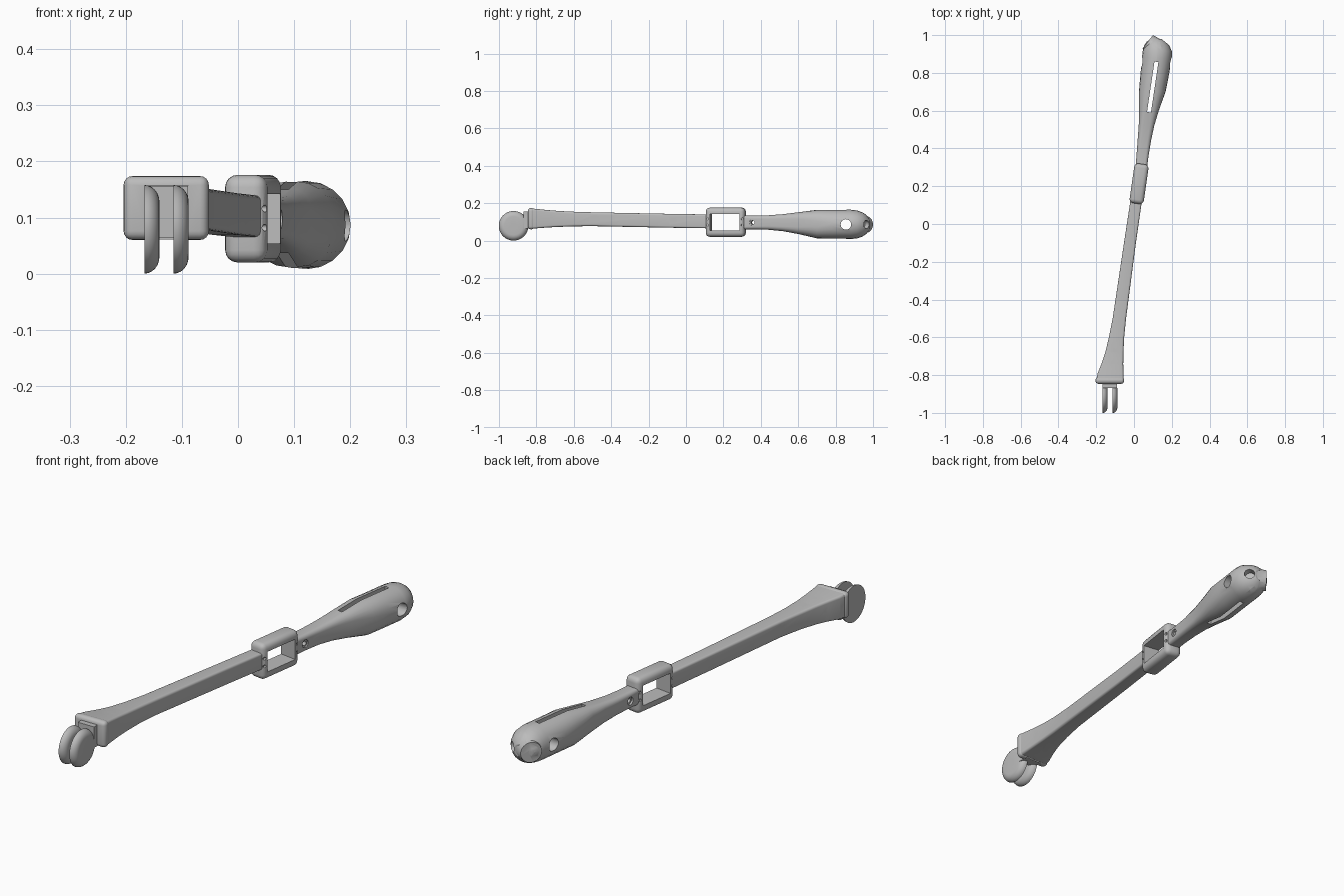
import bpy, bmesh, math
from mathutils import Vector, Matrix

cube = bpy.data.objects.get("Cube")
if cube:
    bpy.data.objects.remove(cube)

grey = bpy.data.materials.new("plain grey")
grey.use_nodes = True
COLOUR = (0.5, 0.5, 0.5, 1)
grey.diffuse_color = COLOUR
grey.node_tree.nodes["Principled BSDF"].inputs["Base Color"].default_value = COLOUR


def finish(bm, name):
    bmesh.ops.recalc_face_normals(bm, faces=bm.faces)
    mesh = bpy.data.meshes.new(name)
    bm.to_mesh(mesh)
    bm.free()
    mesh.materials.append(grey)
    ob = bpy.data.objects.new(name, mesh)
    bpy.context.collection.objects.link(ob)
    return ob


def loft(name, sections, steps=5):
    """Rounded rectangles (y, left, right, bottom, top, roundness) joined along y."""
    bm = bmesh.new()
    rings = []
    for y, x0, x1, z0, z1, roundness in sections:
        cx, cz, hx, hz = (x0 + x1) / 2, (z0 + z1) / 2, (x1 - x0) / 2, (z1 - z0) / 2
        r = roundness * min(hx, hz)
        ring = []
        for corner in range(4):
            for s in range(steps + 1):
                a = math.pi / 2 * (corner + s / steps)
                sx = 1 if corner in (0, 3) else -1
                sz = 1 if corner < 2 else -1
                ring.append(bm.verts.new((cx + sx * (hx - r) + r * math.cos(a), y,
                                          cz + sz * (hz - r) + r * math.sin(a))))
        rings.append(ring)
    for a, b in zip(rings, rings[1:]):
        for i in range(len(a)):
            j = (i + 1) % len(a)
            bm.faces.new((a[i], a[j], b[j], b[i]))
    bm.faces.new(rings[0])
    bm.faces.new(rings[-1])
    return finish(bm, name)


def box(name, centre, size, turn=0, bevel=0):
    bm = bmesh.new()
    bmesh.ops.create_cube(bm, size=1)
    bmesh.ops.scale(bm, vec=size, verts=bm.verts)
    if bevel:
        bmesh.ops.bevel(bm, geom=bm.edges[:], offset=bevel, segments=4, profile=0.5, affect='EDGES')
    bm.transform(Matrix.Translation(centre) @ Matrix.Rotation(turn, 4, 'Z'))
    return finish(bm, name)


def rod(name, centre, direction, radius, length, radius2=None):
    bm = bmesh.new()
    bmesh.ops.create_cone(bm, cap_ends=True, segments=32, radius1=radius,
                          radius2=radius2 or radius, depth=length)
    turn = Vector(direction).to_track_quat('Z', 'Y').to_matrix().to_4x4()
    bm.transform(Matrix.Translation(centre) @ turn)
    return finish(bm, name)


def boolean(ob, other, operation='DIFFERENCE', keep=False):
    mod = ob.modifiers.new("boolean", 'BOOLEAN')
    mod.operation, mod.solver, mod.object = operation, 'EXACT', other
    bpy.context.view_layer.objects.active = ob
    bpy.ops.object.modifier_apply(modifier=mod.name)
    if not keep:
        bpy.data.objects.remove(other)


def spine(y):
    return 0.144 * y - 0.005


TILT = -math.atan(0.144)
ACROSS = Vector((1, -0.144, 0))

# Shaft, flaring toward the fork
shaft = loft("shaft", [
    (-0.83, -0.200, -0.055, 0.063, 0.172, 0.2),
    (-0.79, -0.192, -0.056, 0.066, 0.168, 0.2),
    (-0.74, -0.172, -0.057, 0.070, 0.163, 0.22),
    (-0.68, -0.152, -0.056, 0.073, 0.158, 0.25),
    (-0.6, -0.133, -0.052, 0.076, 0.154, 0.28),
    (-0.5, -0.113, -0.042, 0.077, 0.151, 0.3),
    (-0.1, -0.053, 0.010, 0.069, 0.143, 0.3),
    (0.15, -0.015, 0.046, 0.065, 0.139, 0.3)])

# Handle, swelling from the neck to a domed end
handle = loft("handle", [
    (0.28, 0.006, 0.066, 0.060, 0.134, 0.4),
    (0.36, 0.013, 0.077, 0.060, 0.133, 0.5),
    (0.44, 0.019, 0.090, 0.058, 0.135, 0.55),
    (0.52, 0.025, 0.107, 0.050, 0.141, 0.6),
    (0.6, 0.027, 0.131, 0.035, 0.151, 0.7),
    (0.7, 0.026, 0.167, 0.012, 0.164, 0.85),
    (0.78, 0.033, 0.183, 0.009, 0.165, 0.95),
    (0.88, 0.042, 0.201, 0.008, 0.165, 1),
    (0.915, 0.046, 0.200, 0.012, 0.161, 1),
    (0.945, 0.054, 0.187, 0.022, 0.150, 1),
    (0.965, 0.067, 0.170, 0.036, 0.136, 1),
    (0.98, 0.090, 0.146, 0.058, 0.114, 1)])
BOSS = Vector((-0.79, 0.62, 0)).normalized()
face = Vector((0.073, 0.965, 0.086))
boolean(handle, rod("end_boss", face - BOSS * 0.04, BOSS, 0.058, 0.08, 0.044), 'UNION')

# Open frame between shaft and handle
frame_centre = Vector((spine(0.213) + 0.001, 0.213, 0.098))
frame = box("frame", frame_centre, (0.076, 0.212, 0.156), TILT, 0.022)
opening = box("opening", frame_centre, (0.3, 0.16, 0.088), TILT)
for part in (shaft, handle):
    boolean(part, opening, keep=True)
boolean(frame, opening)

# Long slot and bores of the handle
slot_turn = -math.atan2(0.04, 0.27)
boolean(handle, box("slot", (0.099, 0.725, 0.09), (0.021, 0.27, 0.4), slot_turn))
boolean(handle, rod("side_bore", (0.12, 0.855, 0.086), (1, 0, 0), 0.028, 0.4))
boolean(handle, rod("upright_bore", (0.13, 0.945, 0.086), (0, 0, 1), 0.014, 0.4))
boolean(handle, rod("end_bore", (0.17, 0.97, 0.086), (0.7, 0.7, 0), 0.022, 0.08))
boolean(handle, rod("boss_bore", face, BOSS, 0.012, 0.08))

# Cross bolts with wider seats at both sides
for part, y, z, half in ((shaft, -0.49, 0.115, 0.036), (shaft, -0.065, 0.106, 0.032),
                         (handle, 0.36, 0.097, 0.032)):
    centre = Vector((spine(y), y, z))
    boolean(part, rod("bolt_bore", centre, ACROSS, 0.010, 0.3))
    for side in (-1, 1):
        boolean(part, rod("bolt_seat", centre + ACROSS * side * half, ACROSS, 0.017, 0.016))

# Small pin holes in the flare and frame
for y in (-0.8, -0.72):
    boolean(shaft, rod("side_pin", (-0.1, y, 0.118), (1, 0, 0), 0.007, 0.4))
for x, y in ((-0.105, -0.67), (-0.115, -0.745)):
    boolean(shaft, rod("top_pin", (x, y, 0.1), (0, 0, 1), 0.007, 0.4))
for y in (0.12, 0.306):
    for z in (0.082, 0.116):
        boolean(frame, rod("frame_pin", (spine(y), y, z), ACROSS, 0.006, 0.3))

# End plate with a recess behind the fork
plate = box("end_plate", (-0.128, -0.828, 0.117), (0.152, 0.036, 0.114), 0, 0.016)
recess = box("recess", (-0.128, -0.84, 0.1), (0.078, 0.04, 0.114))
boolean(shaft, recess, keep=True)
boolean(plate, recess)
bridge = box("fork_bridge", (-0.128, -0.843, 0.11), (0.078, 0.05, 0.092))

# Fork prongs: discs flat on one side and domed on the other
HUB = Vector((0, -0.922, 0.079))
prongs = []
for name, x in (("right_prong", -0.167), ("left_prong", -0.115)):
    bm = bmesh.new()
    rings = []
    for s in range(7):
        a = math.pi / 2 * s / 6
        radius = 0.079 - 0.03 * (1 - math.cos(a))
        rings.append([bm.verts.new((x + 0.027 * math.sin(a),
                                    HUB.y + radius * math.cos(math.tau * i / 48),
                                    HUB.z + radius * math.sin(math.tau * i / 48)))
                      for i in range(48)])
    for a, b in zip(rings, rings[1:]):
        for i in range(48):
            j = (i + 1) % 48
            bm.faces.new((a[i], a[j], b[j], b[i]))
    bm.faces.new(rings[0])
    bm.faces.new(rings[-1])
    prong = finish(bm, name)
    boolean(prong, rod("axle_bore", (x, HUB.y, HUB.z), (1, 0, 0), 0.018, 0.1))
    prongs.append(prong)

# Smooth shading with crisp edges
bpy.ops.object.select_all(action='DESELECT')
for ob in [shaft, handle, frame, plate, bridge] + prongs:
    ob.select_set(True)
    bpy.context.view_layer.objects.active = ob
bpy.ops.object.shade_smooth_by_angle(angle=math.radians(32))
